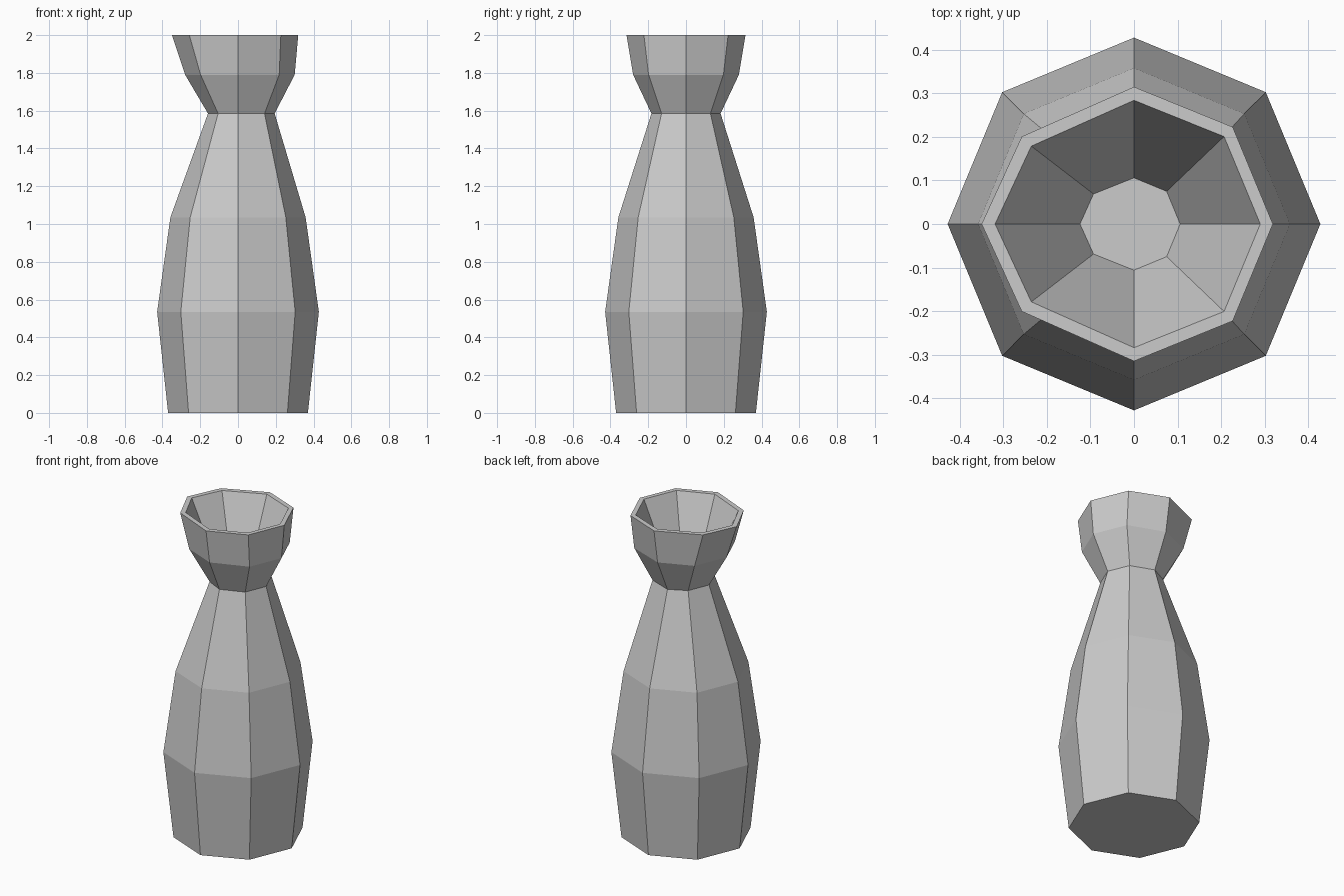
import bpy, bmesh
from math import cos, sin, pi

cube = bpy.data.objects.get("Cube")
if cube:
    bpy.data.objects.remove(cube, do_unlink=True)

SIDES = 8


def make_material(name, value):
    mat = bpy.data.materials.new(name)
    mat.use_nodes = True
    color = (value, value, value, 1)
    mat.diffuse_color = color
    mat.node_tree.nodes["Principled BSDF"].inputs["Base Color"].default_value = color
    return mat


def ring(bm, z, radius, left=0.0, right=0.0, pinch=0.0):
    """Octagon whose left and right corners can be shifted along x."""
    verts = []
    for i in range(SIDES):
        a = 2 * pi * i / SIDES
        x, y = radius * cos(a), radius * sin(a)
        if x < -0.01:
            x += left
            if abs(y) > 0.01:
                y -= pinch if y > 0 else -pinch
        elif x > 0.01:
            x += right
        verts.append(bm.verts.new((x, y, z)))
    return verts


# Outer wall from foot to lip, then the inside of the cup down to its floor
bm = bmesh.new()
rings = [
    ring(bm, 0.0, 0.37),
    ring(bm, 0.535, 0.428),
    ring(bm, 1.035, 0.358),
    ring(bm, 1.585, 0.183, left=0.024, right=0.011),
    ring(bm, 1.79, 0.28, right=0.02),
    ring(bm, 2.0, 0.315, left=-0.035, right=0.004, pinch=0.022),
    ring(bm, 2.0, 0.284, left=-0.035, right=0.006, pinch=0.022),
    ring(bm, 1.58, 0.106, left=-0.018, pinch=0.006),
]
for low, high in zip(rings, rings[1:]):
    for i in range(SIDES):
        j = (i + 1) % SIDES
        bm.faces.new((low[i], low[j], high[j], high[i]))
bm.faces.new(rings[0][::-1])
bm.faces.new(rings[-1])
bmesh.ops.recalc_face_normals(bm, faces=bm.faces[:])

mesh = bpy.data.meshes.new("bottle")
bm.to_mesh(mesh)
bm.free()
mesh.materials.append(make_material("light grey", 0.6))
bottle = bpy.data.objects.new("bottle", mesh)
bpy.context.collection.objects.link(bottle)
